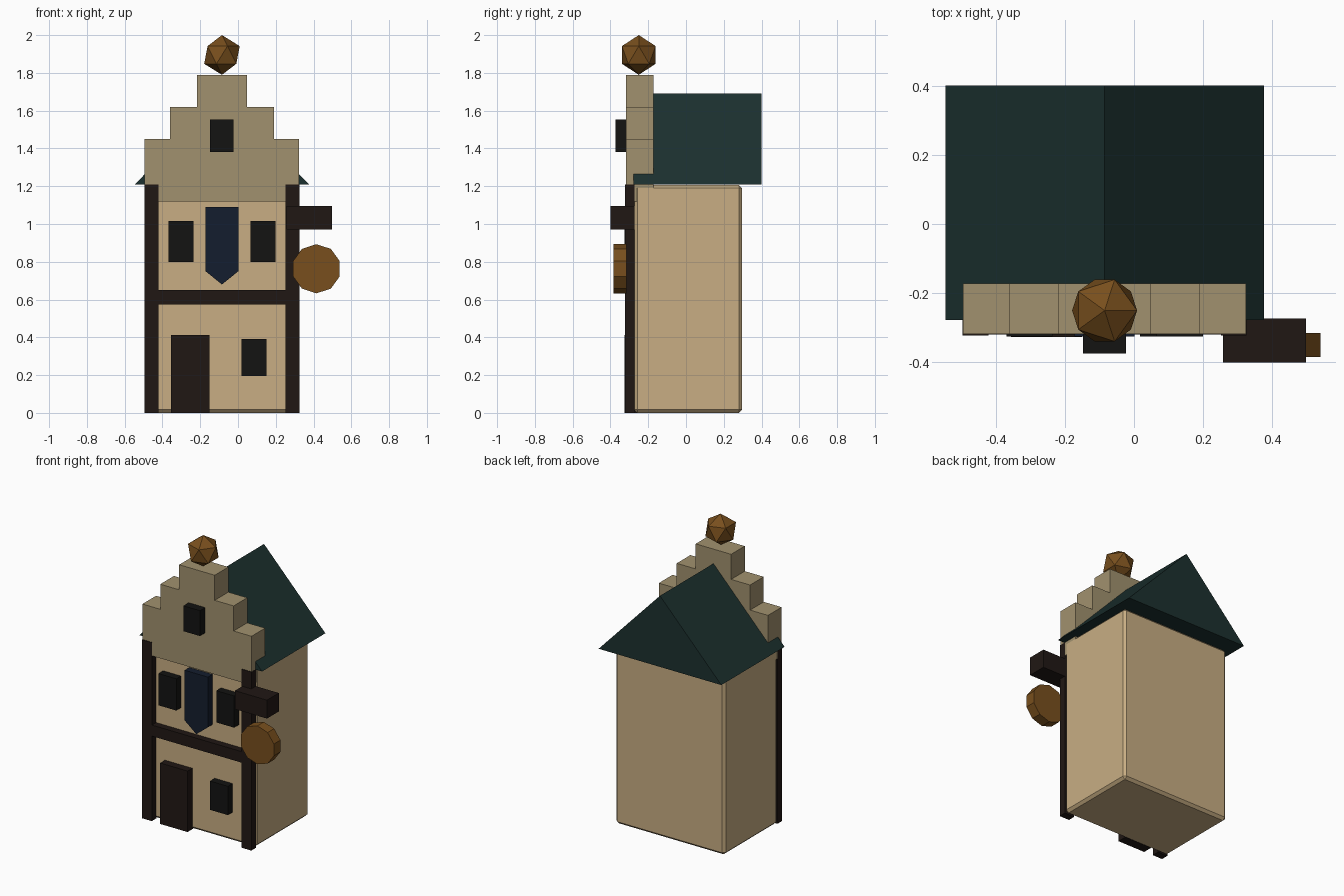
import bpy, bmesh
from math import radians

if "Cube" in bpy.data.objects:
    bpy.data.objects.remove(bpy.data.objects["Cube"])

CX = -0.085  # centre line of the house


def material(name, rgb):
    m = bpy.data.materials.new(name)
    m.diffuse_color = (*rgb, 1)
    m.use_nodes = True
    m.node_tree.nodes["Principled BSDF"].inputs["Base Color"].default_value = m.diffuse_color
    return m


PLASTER = material("plaster", (0.578, 0.423, 0.227))
STONE = material("stone", (0.356, 0.283, 0.156))
WOOD = material("dark_wood", (0.0144, 0.0086, 0.007))
SLATE = material("roof_slate", (0.0112, 0.030, 0.028))
GLASS = material("dark_glass", (0.0065, 0.0065, 0.006))
CLOTH = material("blue_cloth", (0.0067, 0.0123, 0.0273))
BRASS = material("brass", (0.188, 0.078, 0.0123))


def prism(name, pts, y0, y1, mat):
    """Extrude an x-z outline from y0 to y1."""
    bm = bmesh.new()
    face = bm.faces.new([bm.verts.new((x, y0, z)) for x, z in pts])
    ext = bmesh.ops.extrude_face_region(bm, geom=[face])
    for v in ext["geom"]:
        if isinstance(v, bmesh.types.BMVert):
            v.co.y = y1
    bmesh.ops.recalc_face_normals(bm, faces=bm.faces)
    me = bpy.data.meshes.new(name)
    bm.to_mesh(me)
    bm.free()
    me.materials.append(mat)
    ob = bpy.data.objects.new(name, me)
    bpy.context.collection.objects.link(ob)
    return ob


def box(name, x0, x1, y0, y1, z0, z1, mat):
    return prism(name, [(x0, z0), (x1, z0), (x1, z1), (x0, z1)], y0, y1, mat)


def symmetric(half):
    """Mirror a right-hand half outline about the house centre line."""
    return [(CX + x, z) for x, z in half] + [(CX - x, z) for x, z in reversed(half) if x]


# House body with a small chamfer
body = box("body", CX - 0.41, CX + 0.41, -0.275, 0.297, 0, 1.207, PLASTER)
bev = body.modifiers.new("chamfer", "BEVEL")
bev.width = 0.017
bev.segments = 1

# Pitched roof
prism("roof", symmetric([(0.46, 1.21), (0, 1.692)]), -0.278, 0.4, SLATE)

# Stepped front gable
prism("stepped_gable", symmetric([(0.409, 1.118), (0.409, 1.45), (0.275, 1.45),
      (0.275, 1.62), (0.133, 1.62), (0.133, 1.79)]), -0.318, -0.172, STONE)

# Timber frame
for side, x in (("left", CX - 0.373), ("right", CX + 0.373)):
    box(side + "_post", x - 0.037, x + 0.037, -0.322, -0.272, 0, 1.21, WOOD)
box("cross_beam", CX - 0.373, CX + 0.373, -0.32, -0.265, 0.575, 0.65, WOOD)

# Door and windows
box("door", -0.355, -0.15, -0.326, -0.26, 0, 0.413, WOOD)
for name, x, z0, z1, w, y in (("upper_left_window", -0.302, 0.80, 1.015, 0.067, -0.325),
                              ("upper_right_window", 0.132, 0.80, 1.015, 0.067, -0.325),
                              ("lower_window", 0.085, 0.195, 0.39, 0.067, -0.325),
                              ("gable_window", CX, 1.38, 1.552, 0.062, -0.374)):
    box(name, x - w, x + w, y, y + 0.07, z0, z1, GLASS)

# Hanging banner with a pointed end
prism("banner", symmetric([(0, 0.68), (0.087, 0.75), (0.087, 1.09)]), -0.325, -0.27, CLOTH)

# Sign bracket and round sign
box("sign_bracket", 0.257, 0.497, -0.4, -0.273, 0.97, 1.095, WOOD)
bpy.ops.mesh.primitive_cylinder_add(vertices=10, radius=0.13, depth=0.07,
                                    location=(0.415, -0.35, 0.763),
                                    rotation=(radians(90), 0, 0))
bpy.context.object.name = "round_sign"
bpy.context.object.data.materials.append(BRASS)

# Faceted ball on top of the gable
bpy.ops.mesh.primitive_ico_sphere_add(subdivisions=1, radius=0.105,
                                      location=(CX, -0.25, 1.895))
bpy.context.object.name = "finial"
bpy.context.object.data.materials.append(BRASS)
